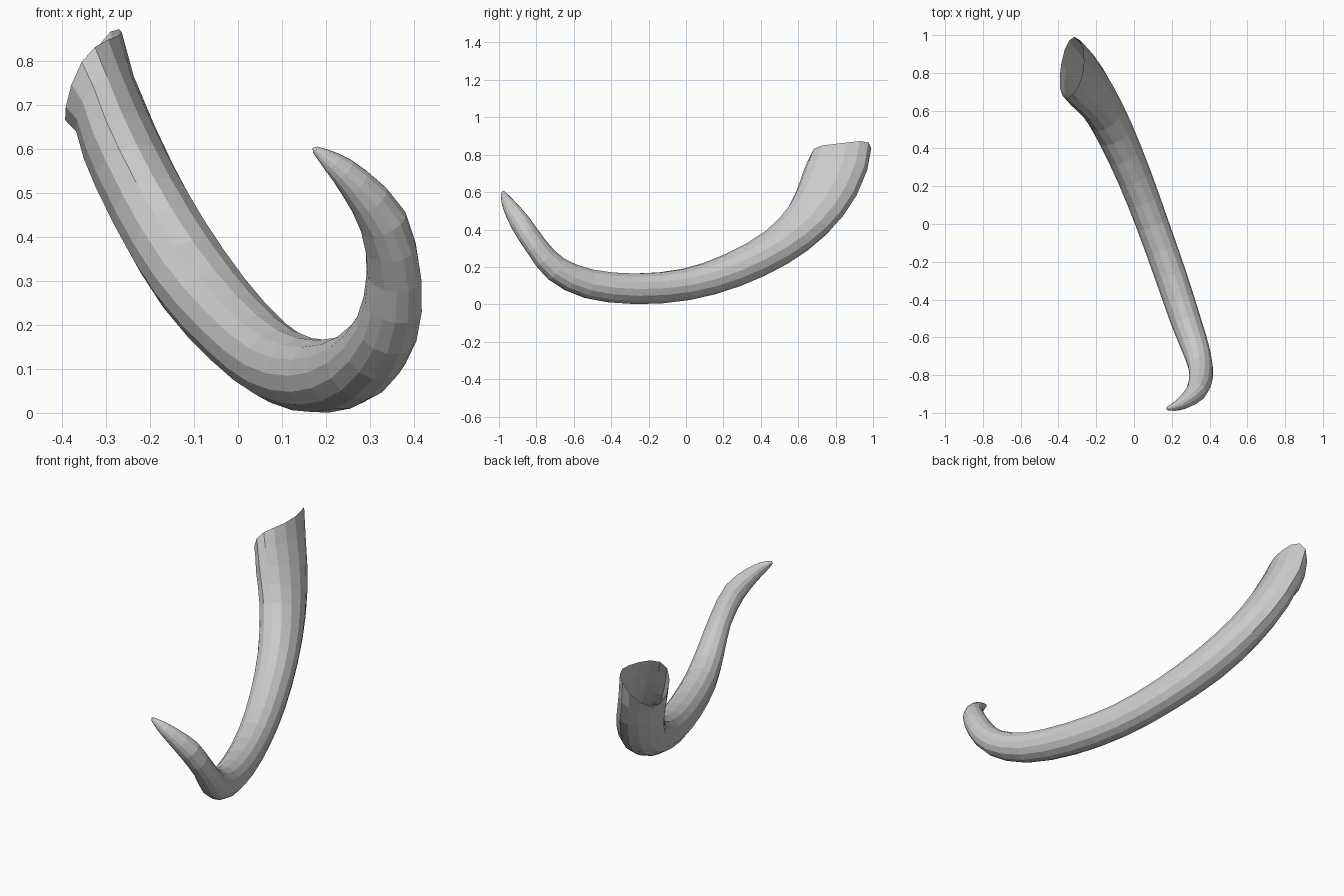
import bpy, math
from mathutils import Vector

if "Cube" in bpy.data.objects:
    bpy.data.objects.remove(bpy.data.objects["Cube"])

SIDES = 14
# Spine from open root to tip: x, y, z, half-width along the curve, half-width across
SPINE = [
    (-0.332, 0.825, 0.79, .162, .076),
    (-0.272, 0.76, 0.62, .157, .089),
    (-0.193, 0.655, 0.455, .132, .093),
    (-0.101, 0.485, 0.305, .108, .095),
    (0.002, 0.25, 0.183, .096, .089),
    (0.097, 0.0, 0.106, .086, .086),
    (0.193, -0.27, 0.083, .083, .085),
    (0.277, -0.52, 0.110, .081, .079),
    (0.338, -0.695, 0.190, .074, .067),
    (0.355, -0.80, 0.31, .067, .055),
    (0.330, -0.885, 0.435, .055, .055),
    (0.265, -0.942, 0.523, .037, .040),
    (0.215, -0.967, 0.569, .022, .026),
    (0.176, -0.977, 0.598, .009, .009),
]


def smooth_point(i, t):
    """Catmull-Rom interpolation of one spine row."""
    n = len(SPINE)
    rows = [SPINE[min(max(i + k, 0), n - 1)] for k in (-1, 0, 1, 2)]
    return [0.5 * (2 * b + (c - a) * t + (2 * a - 5 * b + 4 * c - d) * t * t
                   + (3 * b - a - 3 * c + d) * t ** 3) for a, b, c, d in zip(*rows)]


path = [smooth_point(i, t) for i in range(len(SPINE) - 1) for t in (0, .5)]
path.append(list(SPINE[-1]))
centres = [Vector(p[:3]) for p in path]
last = len(path) - 1

# Oval rings carried along the spine, with a slanted, notched rim at the root
verts, faces = [], []
wide = Vector((0.08, 1, 0))
for i, p in enumerate(path):
    tangent = (centres[min(i + 1, last)] - centres[max(i - 1, 0)]).normalized()
    wide = (wide - tangent * wide.dot(tangent)).normalized()
    across = tangent.cross(wide)
    rim = max(0, 1 - i / 3) ** 1.5
    for j in range(SIDES):
        a = 2 * math.pi * j / SIDES
        c, s = math.cos(a), math.sin(a)
        lift = rim * (.0 + .07 * c + .08 * s + .03 * math.cos(2 * a))
        # rim edges rise straight up rather than leaning outward
        rise = -tangent * lift
        if i == 0:
            rise = Vector((rise.x * .4, rise.y * .4, rise.z))
        verts.append(centres[i] + wide * c * p[3] + across * s * p[4] + rise)
for i in range(last):
    for j in range(SIDES):
        k = (j + 1) % SIDES
        faces.append((i * SIDES + j, i * SIDES + k, (i + 1) * SIDES + k, (i + 1) * SIDES + j))
# Closed blunt tip
verts.append(centres[-1] + tangent * .008)
for j in range(SIDES):
    faces.append((last * SIDES + j, last * SIDES + (j + 1) % SIDES, len(verts) - 1))

mesh = bpy.data.meshes.new("tusk")
mesh.from_pydata(verts, [], faces)
mesh.update()
bpy.context.collection.objects.link(bpy.data.objects.new("tusk", mesh))
